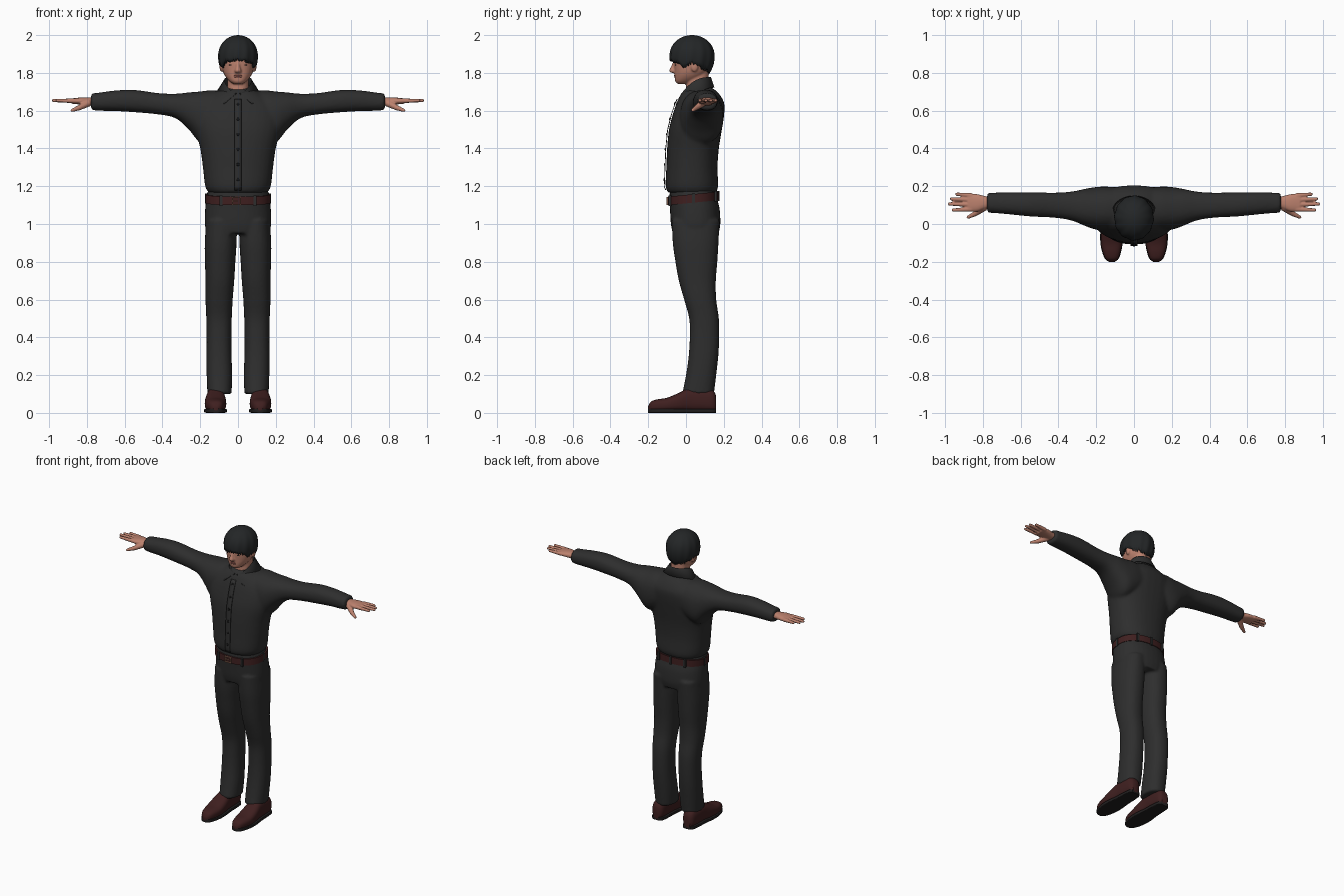
import bpy, bmesh, math
from mathutils import Vector, Matrix

cube = bpy.data.objects.get("Cube")
if cube:
    bpy.data.objects.remove(cube, do_unlink=True)


def material(name, r, g, b):
    m = bpy.data.materials.new(name)
    m.use_nodes = True
    m.diffuse_color = (r, g, b, 1)
    m.node_tree.nodes["Principled BSDF"].inputs["Base Color"].default_value = (r, g, b, 1)
    return m


CLOTH = material("charcoal cloth", .027, .027, .027)
HAIR = material("black hair", .017, .019, .02)
SKIN = material("skin", .5, .22, .155)
LIPS = material("lips", .36, .12, .1)
LEATHER = material("oxblood leather", .05, .014, .014)
SOLE = material("dark sole", .015, .013, .013)
DARK = material("dark detail", .008, .008, .008)
METAL = material("bronze buckle", .3, .15, .1)


def spline(rings, steps=4):
    """Smoothly fill in between the key cross-sections."""
    out = []
    for i in range(len(rings) - 1):
        p = [rings[max(0, min(len(rings) - 1, i + k))] for k in (-1, 0, 1, 2)]
        for s in range(steps):
            t = s / steps
            out.append([(2*b + (c-a)*t + (2*a-5*b+4*c-d)*t*t + (3*b-a-3*c+d)*t**3) / 2
                        for a, b, c, d in zip(*p)])
    return out + [list(rings[-1])]


def loft(bm, rings, axis="z", side=1, power=2.3, n=32, steps=4):
    """Rings are (position, low a, high a, low b, high b) along an axis."""
    loops = []
    for h, a0, a1, b0, b1 in spline(rings, steps):
        loop = []
        for k in range(n):
            c, s = math.cos(math.tau*k/n), math.sin(math.tau*k/n)
            a = (a0+a1)/2 + (a1-a0)/2 * math.copysign(abs(c)**(2/power), c)
            b = (b0+b1)/2 + (b1-b0)/2 * math.copysign(abs(s)**(2/power), s)
            x, y, z = {"z": (a, b, h), "x": (h, a, b), "y": (a, h, b)}[axis]
            loop.append(bm.verts.new((x*side, y, z)))
        loops.append(loop)
    for p, q in zip(loops, loops[1:]):
        for k in range(n):
            bm.faces.new((p[k], p[(k+1) % n], q[(k+1) % n], q[k]))
    bm.faces.new(loops[0])
    bm.faces.new(loops[-1])


def ball(bm, center, scale):
    m = Matrix.Translation(center) @ Matrix.Diagonal((*scale, 1))
    bmesh.ops.create_uvsphere(bm, u_segments=16, v_segments=10, radius=1, matrix=m)


def box(bm, center, size):
    m = Matrix.Translation(center) @ Matrix.Diagonal((*size, 1))
    bmesh.ops.create_cube(bm, size=1, matrix=m)


def finger(bm, p, q, r1, r2):
    p, q = Vector(p), Vector(q)
    turn = (q-p).to_track_quat("Z", "Y").to_matrix().to_4x4()
    bmesh.ops.create_cone(bm, cap_ends=True, segments=12, radius1=r1, radius2=r2,
                          depth=(q-p).length, matrix=Matrix.Translation((p+q)/2) @ turn)
    ball(bm, q, (r2, r2, r2))


def sheet(bm, rows):
    grid = [[bm.verts.new(p) for p in row] for row in rows]
    for p, q in zip(grid, grid[1:]):
        for k in range(len(p) - 1):
            bm.faces.new((p[k], p[k+1], q[k+1], q[k]))


def finish(name, bm, mat, voxel=0, thick=0, smooth=2):
    bmesh.ops.recalc_face_normals(bm, faces=bm.faces)
    me = bpy.data.meshes.new(name)
    bm.to_mesh(me)
    bm.free()
    me.materials.append(mat)
    me.polygons.foreach_set("use_smooth", [True] * len(me.polygons))
    me.set_sharp_from_angle(angle=math.radians(40))
    ob = bpy.data.objects.new(name, me)
    bpy.context.scene.collection.objects.link(ob)
    if voxel:
        r = ob.modifiers.new("Fuse", "REMESH")
        r.mode, r.voxel_size, r.use_smooth_shade = "VOXEL", voxel, True
        s = ob.modifiers.new("Soften", "SMOOTH")
        s.factor, s.iterations = .5, smooth
    if thick:
        s = ob.modifiers.new("Thickness", "SOLIDIFY")
        s.thickness, s.offset = thick, -1
    return ob


def lerp(table, v):
    for (a, p), (b, q) in zip(table, table[1:]):
        if v <= b:
            return p + (q-p) * (v-a) / (b-a)
    return table[-1][1]


# Shirt: torso and sleeves fused together
torso = [(z, -w, w, f, b) for z, w, f, b in (
    (1.165, .155, -.095, .158), (1.2, .174, -.108, .17), (1.3, .186, -.104, .167),
    (1.4, .2, -.1, .174), (1.5, .225, -.09, .19), (1.58, .23, -.07, .202),
    (1.64, .2, -.05, .202), (1.69, .13, -.025, .175), (1.72, .07, .01, .14))]
sleeve = [(.05, -.02, .19, 1.5, 1.7), (.14, -.03, .198, 1.44, 1.708), (.2, -.03, .196, 1.43, 1.702),
          (.26, -.01, .186, 1.5, 1.697), (.33, .018, .172, 1.56, 1.69), (.42, .033, .166, 1.58, 1.693),
          (.55, .04, .168, 1.592, 1.71), (.65, .05, .168, 1.598, 1.707), (.74, .058, .166, 1.6, 1.695),
          (.778, .06, .165, 1.604, 1.692)]
bm = bmesh.new()
loft(bm, torso)
for side in (1, -1):
    loft(bm, sleeve, "x", side)
finish("shirt", bm, CLOTH, .01, smooth=4)

# Button placket and buttons follow the chest line
chest = [(r[0], r[3]) for r in torso]
bm = bmesh.new()
sheet(bm, [[(x, lerp(chest, z) - .005, z) for x in (-.018, 0, .018)]
           for z in (1.18 + .02*i for i in range(25))])
finish("placket", bm, CLOTH, thick=-.004)
bm = bmesh.new()
for i in range(6):
    z = 1.235 + .08*i
    ball(bm, (0, lerp(chest, z) - .009, z), (.008, .004, .008))
finish("buttons", bm, DARK)

# Folded collar: outer edge, crease, inner stand
rows = [[], [], []]
for i in range(41):
    a = (i/20 - 1) * (math.pi - .1)
    f = ((1 - math.cos(a)) / 2) ** 2.5
    top, o = 1.778 - .085*f, .8*a
    rows[0].append((.115*math.sin(o), .06 + (.09 + .058*f)*math.cos(o), top - .055))
    rows[1].append((.072*math.sin(a), .055 + .077*math.cos(a), top))
    rows[2].append((.068*math.sin(a), .055 + .07*math.cos(a), top - .06))
bm = bmesh.new()
sheet(bm, rows)
finish("collar", bm, CLOTH, thick=.005)

# Trousers: hips and two legs fused together
bm = bmesh.new()
loft(bm, [(z, -w, w, f, b) for z, w, f, b in (
    (.95, .165, -.07, .172), (1, .176, -.08, .182), (1.08, .174, -.085, .178),
    (1.13, .168, -.088, .166), (1.18, .16, -.085, .16))])
leg = [(1.02, .01, .168, -.075, .178), (.9, .008, .176, -.07, .172), (.8, .014, .175, -.056, .166),
       (.7, .02, .172, -.038, .158), (.6, .028, .172, -.01, .16), (.5, .033, .168, .017, .174),
       (.4, .035, .166, .02, .176), (.3, .034, .167, .014, .171), (.2, .031, .166, .0, .16),
       (.1, .034, .162, -.02, .148)]
for side in (1, -1):
    loft(bm, leg, side=side)
finish("trousers", bm, CLOTH, .009)

# Belt, loops and buckle; belt rises toward the back
bm = bmesh.new()
loft(bm, [(z, -.173, .173, -.095, .171) for z in (1.113, 1.158)], n=48, steps=1)
for v in bm.verts:
    v.co.z += .1 * (v.co.y - .04)
finish("belt", bm, LEATHER)
bm = bmesh.new()
for x, y in ((.09, -.085), (.168, .04), (.1, .157), (0, .17)):
    for side in (1, -1) if x else (1,):
        box(bm, (x*side, y, 1.135 + .1*(y - .04)), (.014, .014, .055))
finish("belt_loops", bm, CLOTH)
bm = bmesh.new()
for d in (-1, 1):
    box(bm, (-.008 + .022*d, -.099, 1.122), (.006, .008, .042))
    box(bm, (-.008, -.099, 1.122 + .018*d), (.05, .008, .006))
box(bm, (-.014, -.1, 1.122), (.03, .006, .005))
finish("buckle", bm, METAL)

# Shoes with flat soles
shoe = [(-.2, .105, .13, .012, .035), (-.185, .085, .15, .008, .06), (-.15, .072, .165, .006, .072),
        (-.1, .063, .175, .006, .08), (-.04, .063, .175, .006, .105), (.02, .07, .167, .006, .132),
        (.08, .072, .164, .006, .132), (.14, .078, .158, .006, .12), (.16, .095, .142, .01, .09)]
for side, tag in ((1, "left"), (-1, "right")):
    bm = bmesh.new()
    loft(bm, shoe, "y", side, 2.6)
    finish(tag + "_shoe", bm, LEATHER)
    bm = bmesh.new()
    loft(bm, [(y, a - .003, b + .003, 0, .022) for y, a, b, _, _ in shoe], "y", side, 8)
    finish(tag + "_sole", bm, SOLE)

# Head, neck, nose and ears fused together
bm = bmesh.new()
loft(bm, [(z, -w, w, f, b) for z, w, f, b in (
    (1.742, .024, -.046, .01), (1.755, .044, -.057, .045), (1.78, .066, -.06, .09),
    (1.81, .08, -.061, .115), (1.85, .086, -.064, .13), (1.9, .087, -.062, .135),
    (1.95, .07, -.04, .12), (1.985, .03, 0, .08))])
loft(bm, [(1.62, -.062, .062, -.005, .125), (1.72, -.057, .057, 0, .12), (1.82, -.056, .056, 0, .12)])
loft(bm, [(1.8, -.014, .014, -.078, -.04), (1.812, -.018, .018, -.089, -.04),
          (1.835, -.011, .011, -.079, -.04), (1.87, -.008, .008, -.065, -.04)], n=16)
for side in (1, -1):
    ball(bm, (.087*side, .045, 1.835), (.011, .02, .03))
finish("head", bm, SKIN, .0055)

# Facial details
bm = bmesh.new()
for z in (1.786, 1.779):
    ball(bm, (0, -.059, z), (.021, .005, .004))
finish("lips", bm, LIPS)
bm = bmesh.new()
for side in (1, -1):
    ball(bm, (.034*side, -.054, 1.842), (.014, .004, .004))
    ball(bm, (.036*side, -.054, 1.86), (.02, .005, .004))
finish("eyes_and_brows", bm, DARK)

# Hair: ridged cap with a jagged hanging edge
rim = [(0, 1.868), (45, 1.86), (65, 1.828), (90, 1.85), (115, 1.83), (180, 1.795)]
rows = []
for i in range(1, 15):
    u, row = i / 14, []
    for k in range(97):
        a = math.tau * k / 96
        low = lerp(rim, math.degrees(min(a, math.tau - a)))
        low += .022 * (abs((k + 2*(k % 3)) % 8 - 4) / 4 - .5)
        z = 2 - (2 - low) * u*u
        d = (z - 1.885) / .115
        r = math.sqrt(max(0, 1 - abs(d)**2.2)) if d > 0 else 1 - .38*d*d
        r *= 1 + .02 * u * math.sin(12*a + 3*u)
        row.append((.104*r*math.sin(a), .032 - .118*r*math.cos(a), z))
    rows.append(row)
bm = bmesh.new()
sheet(bm, [[(0, .032, 2)] * 97] + rows)
bmesh.ops.remove_doubles(bm, verts=bm.verts, dist=.0002)
finish("hair", bm, HAIR, thick=.018)

# Hands: palm, four fingers and a thumb
for side, tag in ((1, "left"), (-1, "right")):
    bm = bmesh.new()
    loft(bm, [(.75, .085, .142, 1.627, 1.67), (.79, .08, .148, 1.628, 1.67),
              (.83, .066, .158, 1.632, 1.67), (.88, .066, .162, 1.637, 1.665)], "x", side)
    for base, x, y in ((.151, .938, .158), (.127, .967, .133), (.102, .977, .106), (.078, .957, .074)):
        finger(bm, (.86*side, base, 1.652), (x*side, y, 1.654), .013, .009)
    finger(bm, (.79*side, .09, 1.642), (.84*side, .055, 1.616), .02, .014)
    finger(bm, (.84*side, .055, 1.616), (.878*side, .036, 1.602), .014, .009)
    finish(tag + "_hand", bm, SKIN, .0045)
